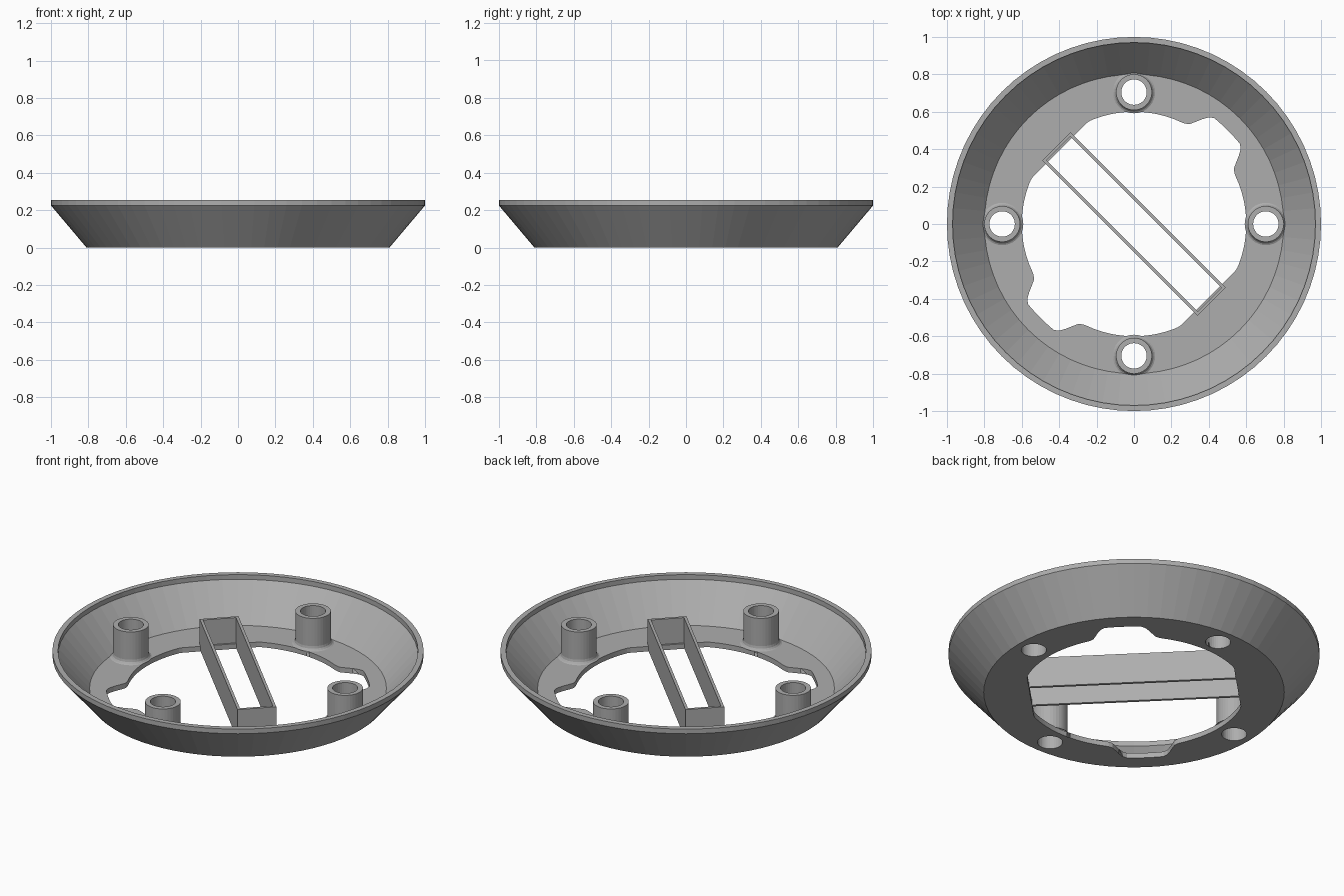
import bpy, bmesh, math
from mathutils import Matrix

if "Cube" in bpy.data.objects:
    bpy.data.objects.remove(bpy.data.objects["Cube"])

FLOOR = 0.03
grey = bpy.data.materials.new("mid grey")
grey.diffuse_color = (0.42, 0.42, 0.42, 1)
grey.use_nodes = True
grey.node_tree.nodes["Principled BSDF"].inputs["Base Color"].default_value = grey.diffuse_color


def make(name, bm):
    bmesh.ops.recalc_face_normals(bm, faces=bm.faces)
    me = bpy.data.meshes.new(name)
    bm.to_mesh(me)
    bm.free()
    me.materials.append(grey)
    ob = bpy.data.objects.new(name, me)
    bpy.context.collection.objects.link(ob)
    return ob


def revolve(name, profile, n, loop=False, caps=False):
    """Spin (radius, z) points about the z axis."""
    bm = bmesh.new()
    rings = [[bm.verts.new((r * math.cos(a), r * math.sin(a), z))
              for a in (2 * math.pi * i / n for i in range(n))] for r, z in profile]
    pairs = list(zip(rings, rings[1:])) + ([(rings[-1], rings[0])] if loop else [])
    for p, q in pairs:
        for i in range(n):
            j = (i + 1) % n
            bm.faces.new((p[i], p[j], q[j], q[i]))
    if caps:
        bm.faces.new(rings[0])
        bm.faces.new(rings[-1])
    return make(name, bm)


def cut(target, cutter):
    mod = target.modifiers.new("cut", 'BOOLEAN')
    mod.operation = 'DIFFERENCE'
    mod.solver = 'EXACT'
    mod.object = cutter
    cutter.hide_render = True
    cutter.hide_set(True)


# Dish: flared wall with a rim and a flat floor ring
dish = revolve("dish", [(0.5, 0), (0.81, 0), (1.0, 0.225), (1.0, 0.253), (0.97, 0.253),
                        (0.97, 0.225), (0.80, FLOOR), (0.5, FLOOR)], 72, loop=True)


# Centre opening: circle with two flats and two rounded notches
def opening_radius(deg):
    d = abs((deg - 45 + 90) % 180 - 90)      # offset from the notch diagonal
    keys = [(0, 0.708), (8, 0.71), (10.5, 0.692), (13.3, 0.647),
            (15.5, 0.613), (17, 0.605), (19, 0.6)]
    for (a, ra), (b, rb) in zip(keys, keys[1:]):
        if d <= b:
            return ra + (rb - ra) * (d - a) / (b - a)
    return min(0.6, 0.56 / max(math.cos(math.radians(90 - d)), 0.01))


bm = bmesh.new()
outline = []
for k in range(180):
    a = math.radians(2 * k + 1)
    r = opening_radius(2 * k + 1)
    outline.append((r * math.cos(a), r * math.sin(a)))
low = [bm.verts.new((x, y, -0.1)) for x, y in outline]
high = [bm.verts.new((x, y, 0.1)) for x, y in outline]
bm.faces.new(low)
bm.faces.new(high)
for i in range(180):
    j = (i + 1) % 180
    bm.faces.new((low[i], low[j], high[j], high[i]))
cut(dish, make("opening_cutter", bm))

# Screw posts with a small fillet at the base, and holes through the floor
for k in range(4):
    a = k * math.pi / 2
    spot = (0.705 * math.cos(a), 0.705 * math.sin(a), 0)
    post = revolve(f"screw_post_{k + 1}",
                   [(0.113, FLOOR), (0.105, 0.034), (0.099, 0.042), (0.096, 0.055),
                    (0.096, 0.22), (0.068, 0.22), (0.068, FLOOR)], 36)
    hole = revolve(f"hole_cutter_{k + 1}", [(0.068, -0.1), (0.068, 0.1)], 36, caps=True)
    post.location = hole.location = spot
    cut(dish, hole)

# Diagonal box frame across the opening
bm = bmesh.new()
L, W, T, Z0, Z1 = 0.587, 0.106, 0.016, 0.001, 0.18
loops = []
for l, w, z in ((L, W, Z0), (L, W, Z1), (L - T, W - T, Z1), (L - T, W - T, Z0)):
    loops.append([bm.verts.new((sx * l, sy * w, z))
                  for sx, sy in ((1, 1), (-1, 1), (-1, -1), (1, -1))])
for k in range(4):
    p, q = loops[k], loops[(k + 1) % 4]
    for i in range(4):
        j = (i + 1) % 4
        bm.faces.new((p[i], p[j], q[j], q[i]))
bmesh.ops.transform(bm, matrix=Matrix.Rotation(-math.pi / 4, 4, 'Z'), verts=bm.verts)
make("box_frame", bm)
